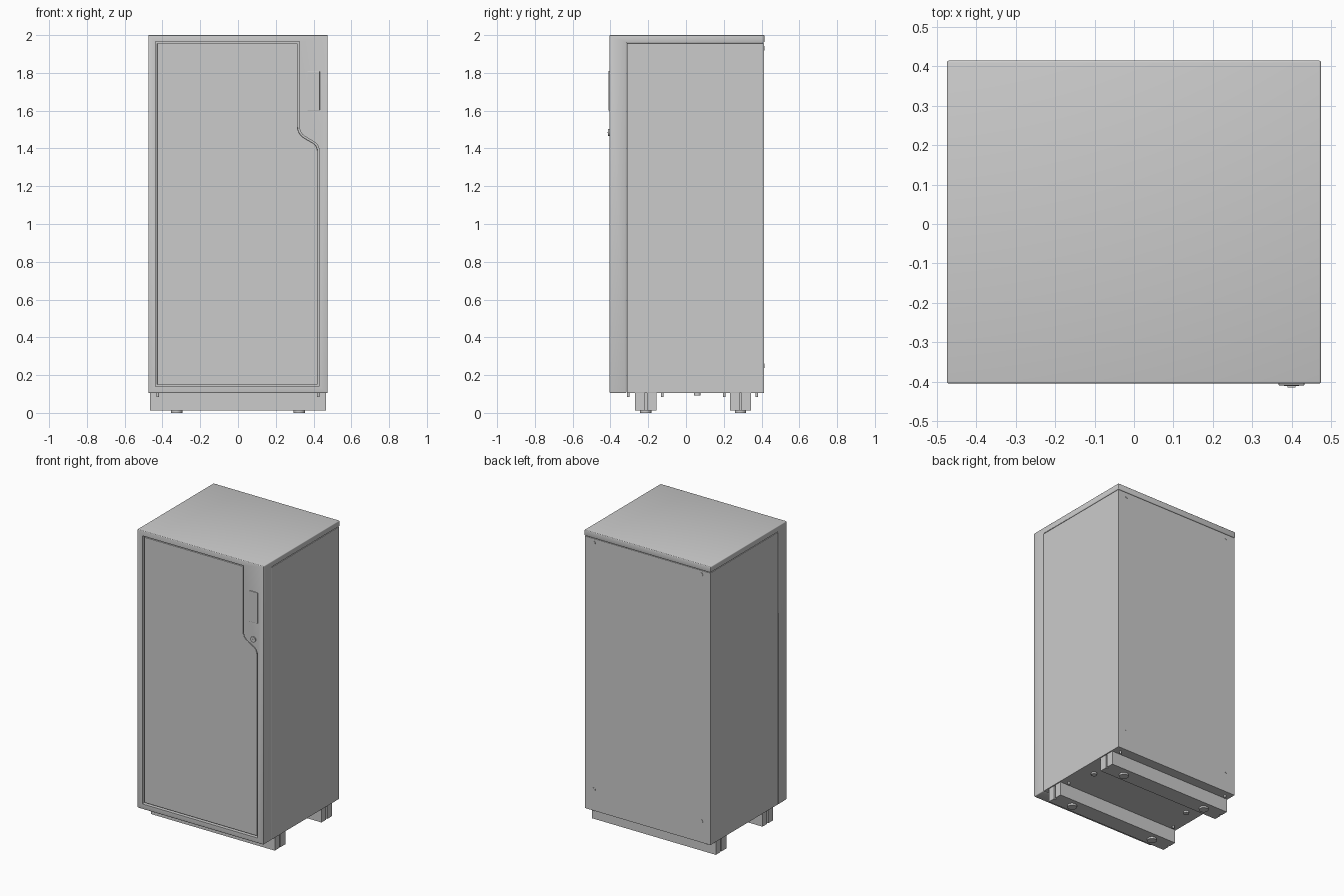
import bpy, bmesh
from math import cos, sin, radians, pi
from mathutils import Matrix

if "Cube" in bpy.data.objects:
    bpy.data.objects.remove(bpy.data.objects["Cube"])


def finish(bm, name, bevel=0.0, segments=2):
    bmesh.ops.recalc_face_normals(bm, faces=bm.faces)
    me = bpy.data.meshes.new(name)
    bm.to_mesh(me)
    bm.free()
    ob = bpy.data.objects.new(name, me)
    bpy.context.collection.objects.link(ob)
    if bevel:
        m = ob.modifiers.new("bevel", 'BEVEL')
        m.width, m.segments, m.limit_method = bevel, segments, 'ANGLE'
    return ob


def box(name, x, y, z, bevel=0.0):
    bm = bmesh.new()
    bmesh.ops.create_cube(bm, size=1)
    for v in bm.verts:
        v.co = [(r[0] + r[1]) / 2 + c * (r[1] - r[0]) for r, c in zip((x, y, z), v.co)]
    return finish(bm, name, bevel)


def prism(name, points, depth, bevel=0.0, segments=2):
    """Extrude a closed 3D outline along a vector."""
    bm = bmesh.new()
    face = bm.faces.new([bm.verts.new(p) for p in points])
    res = bmesh.ops.extrude_face_region(bm, geom=[face], use_keep_orig=True)
    bmesh.ops.translate(bm, vec=depth, verts=[g for g in res["geom"] if isinstance(g, bmesh.types.BMVert)])
    return finish(bm, name, bevel, segments)


def disc(name, centre, r, h, axis='Z', sides=24):
    bm = bmesh.new()
    turn = Matrix.Rotation(pi / 2, 4, 'X') if axis == 'Y' else Matrix()
    bmesh.ops.create_cone(bm, cap_ends=True, segments=sides, radius1=r, radius2=r,
                          depth=h, matrix=Matrix.Translation(centre) @ turn)
    ob = finish(bm, name)
    smooth(ob)
    return ob


def smooth(ob):
    bpy.ops.object.select_all(action='DESELECT')
    ob.select_set(True)
    bpy.context.view_layer.objects.active = ob
    bpy.ops.object.shade_smooth_by_angle(angle=radians(35))


def door_outline(g, y):
    """Door shape with an S-curved step on the right, inset by g."""
    pts = [(-0.437 + g, 0.14 + g), (-0.437 + g, 1.965 - g), (0.325 - g, 1.965 - g)]
    n, r, a = 8, 0.06, radians(60)
    for i in range(n + 1):
        t = pi + a * i / n
        pts.append((0.385 + (r + g) * cos(t), 1.515 + (r + g) * sin(t)))
    for i in range(n + 1):
        t = a * (1 - i / n)
        pts.append((0.37 + (r - g) * cos(t), 1.385 + (r - g) * sin(t)))
    pts.append((0.43 - g, 0.14 + g))
    return [(x, y, z) for x, z in pts]


# Front frame and top cover, one L-shaped shell with softened edges
L = [(-0.405, 0.105), (-0.315, 0.105), (-0.315, 1.96), (0.415, 1.96), (0.415, 2.0), (-0.405, 2.0)]
shell = prism("front_frame_and_top", [(-0.475, y, z) for y, z in L], (0.95, 0, 0), 0.005, 3)

# Door pocket cut into the frame
cutter = prism("door_pocket_cutter", door_outline(0, -0.45), (0, 0.075, 0))
cutter.hide_render = True
cut = shell.modifiers.new("pocket", 'BOOLEAN')
cut.operation, cut.solver, cut.object = 'DIFFERENCE', 'EXACT', cutter
bpy.context.view_layer.objects.active = shell
for name in [m.name for m in shell.modifiers]:
    bpy.ops.object.modifier_apply(modifier=name)
bpy.data.objects.remove(cutter)
smooth(shell)

# Door panel with a narrow gap all round
smooth(prism("door", door_outline(0.009, -0.398), (0, 0.026, 0), 0.002))

# Cabinet body behind the frame
box("cabinet_body", (-0.473, 0.473), (-0.313, 0.413), (0.105, 1.957), 0.002)

# Handle plate and lock on the control strip
box("handle_plate", (0.367, 0.433), (-0.410, -0.400), (1.60, 1.81), 0.003)
disc("lock_barrel", (0.40, -0.405, 1.485), 0.019, 0.014, 'Y')
box("lock_key_slot", (0.39, 0.41), (-0.415, -0.410), (1.482, 1.488))

# Screws on the back
for x in (-0.405, 0.405):
    for z in (0.25, 1.93):
        disc("back_screw", (x, 0.412, z), 0.012, 0.006, 'Y')

# Base beams with split end lips and round pads
for label, y0, y1 in (("front", -0.27, -0.157), ("rear", 0.232, 0.345)):
    mid = (y0 + y1) / 2
    box(label + "_base_beam", (-0.455, 0.455), (y0, y1), (0.012, 0.106))
    for s in (-1, 1):
        xs = sorted((s * 0.454, s * 0.466))
        box(label + "_beam_end_lip", xs, (y0, mid - 0.006), (0.012, 0.106))
        box(label + "_beam_end_lip", xs, (mid + 0.006, y1), (0.012, 0.106))
        disc(label + "_foot_pad", (s * 0.325, mid, 0.008), 0.03, 0.016)

# Bolts and plugs under the cabinet
for s in (-1, 1):
    for y in (-0.305, -0.125, 0.203, 0.375):
        disc("bottom_bolt", (s * 0.425, y, 0.097), 0.007, 0.024, sides=12)
    disc("bottom_plug", (s * 0.375, 0.06, 0.1), 0.018, 0.014)
